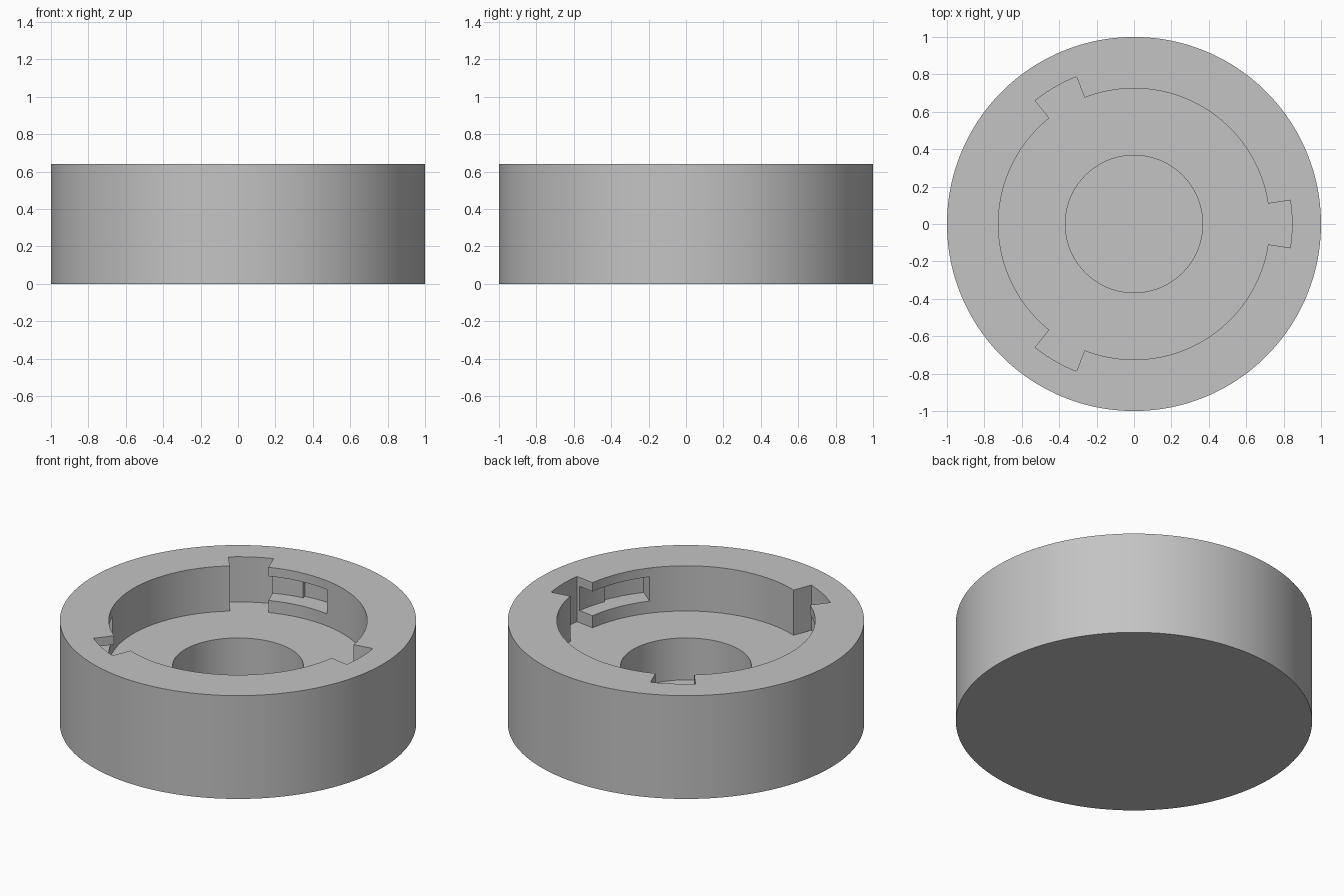
import bpy, bmesh, math

if "Cube" in bpy.data.objects:
    bpy.data.objects.remove(bpy.data.objects["Cube"])

# Polar grid of solid and empty cells: radii, heights, angles (degrees)
R = [0, 0.367, 0.725, 0.825, 0.845, 1.0]
Z = [0, 0.10, 0.36, 0.435, 0.585, 0.64]
SLOT = 8.65                                   # half width of each entry slot
breaks = [-SLOT, SLOT, 120 - 30 - SLOT, 120 - 30 + SLOT, 120 - SLOT]
A = []
for k in range(3):                            # three identical bayonet tracks
    for a, b in zip(breaks, breaks[1:]):
        n = max(1, round((b - a) / 2.5))
        A += [120 * k + a + (b - a) * i / n for i in range(n)]
N = len(A)


def solid(i, j, k):
    """Is the cell at ring i, sector j, level k filled?"""
    if not (0 <= i < len(R) - 1 and 0 <= k < len(Z) - 1):
        return False
    if i == 4 or k == 0:
        return True                           # outer wall and base
    if i == 0:
        return False                          # central bore
    if k == 1:
        return True                           # recess floor
    if i == 1:
        return False                          # wide recess
    nxt = A[j + 1] if j + 1 < N else A[0] + 360
    mid = ((A[j] + nxt) / 2 + 60) % 120 - 60  # angle from nearest slot
    if abs(mid) < SLOT:
        return False                          # vertical entry slot
    if k == 3 and -30 - SLOT < mid < 0:       # locking channel
        pocket = mid < -30 + SLOT             # deeper pocket at its end
        return i == 3 and not pocket
    return True


bm = bmesh.new()
cache = {}


def vert(i, j, k):
    j = 0 if i == 0 else j % N
    if (i, j, k) not in cache:
        a = math.radians(A[j])
        cache[i, j, k] = bm.verts.new((R[i] * math.cos(a), R[i] * math.sin(a), Z[k]))
    return cache[i, j, k]


def face(*corners):
    vs = list(dict.fromkeys(vert(*c) for c in corners))
    if len(vs) > 2:
        bm.faces.new(vs)


# Skin every boundary between a filled and an empty cell
for i in range(len(R) - 1):
    for j in range(N):
        for k in range(len(Z) - 1):
            if not solid(i, j, k):
                continue
            I, J, K = i + 1, j + 1, k + 1
            if not solid(i, j, K):
                face((i, j, K), (I, j, K), (I, J, K), (i, J, K))
            if not solid(i, j, k - 1):
                face((i, j, k), (i, J, k), (I, J, k), (I, j, k))
            if not solid(I, j, k):
                face((I, j, k), (I, J, k), (I, J, K), (I, j, K))
            if i > 0 and not solid(i - 1, j, k):
                face((i, j, k), (i, j, K), (i, J, K), (i, J, k))
            if not solid(i, J % N, k):
                face((i, J, k), (i, J, K), (I, J, K), (I, J, k))
            if not solid(i, (j - 1) % N, k):
                face((i, j, k), (I, j, k), (I, j, K), (i, j, K))

mesh = bpy.data.meshes.new("bayonet_socket")
bm.to_mesh(mesh)
bm.free()
socket = bpy.data.objects.new("bayonet_socket", mesh)
bpy.context.collection.objects.link(socket)

grey = bpy.data.materials.new("plain grey")
grey.diffuse_color = (0.55, 0.55, 0.55, 1)
grey.use_nodes = True
grey.node_tree.nodes["Principled BSDF"].inputs["Base Color"].default_value = grey.diffuse_color
mesh.materials.append(grey)

# Smooth round walls, sharp rims
bpy.context.view_layer.objects.active = socket
socket.select_set(True)
bpy.ops.object.shade_smooth_by_angle(angle=math.radians(30))
